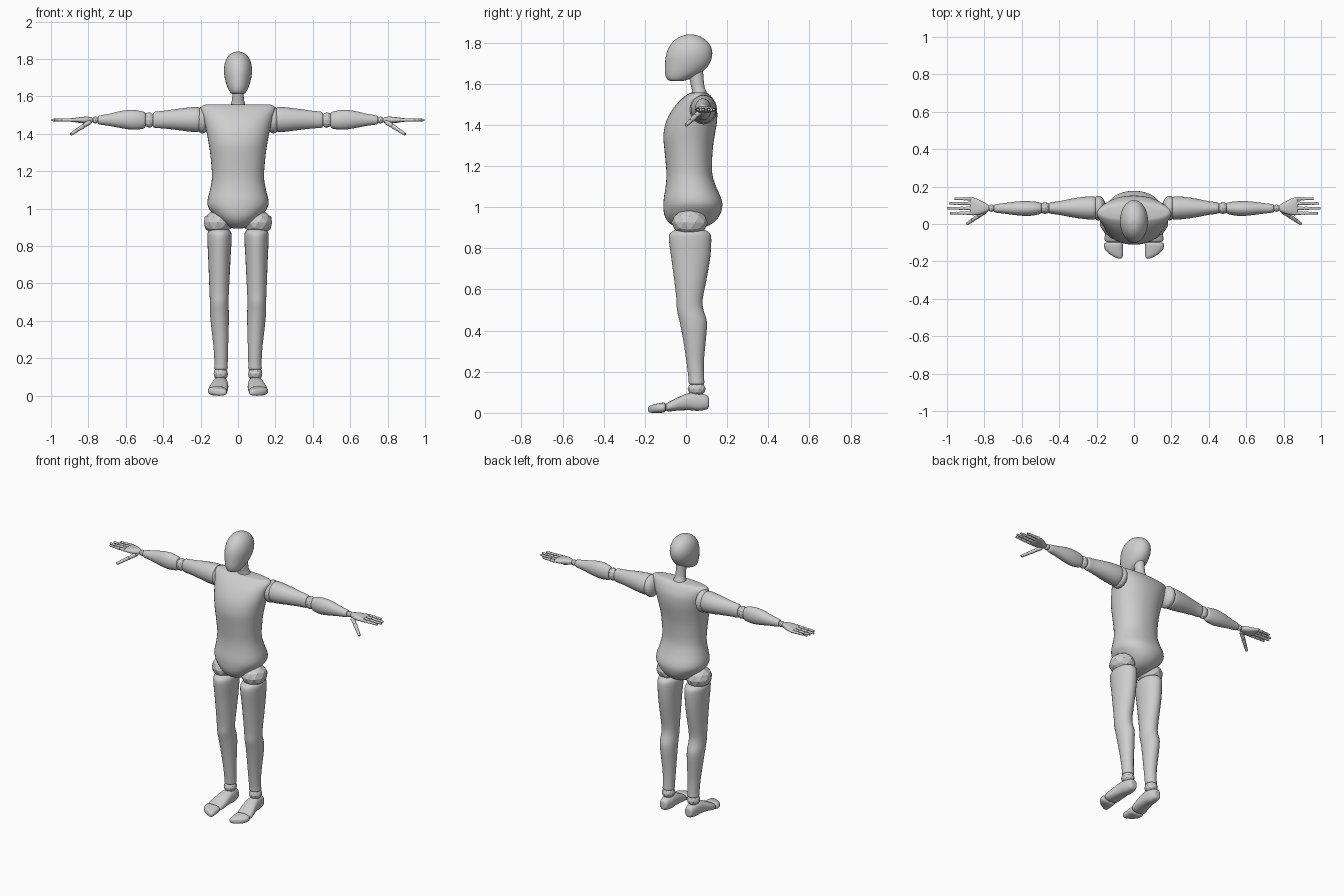
import bpy, bmesh, math
from mathutils import Vector, Matrix

grey = bpy.data.materials.new("light_grey")
grey.diffuse_color = (0.62, 0.62, 0.62, 1)


def finish(name, bm, mirror, smooth=True):
    bmesh.ops.recalc_face_normals(bm, faces=bm.faces)
    me = bpy.data.meshes.new(name)
    bm.to_mesh(me)
    bm.free()
    me.materials.append(grey)
    if smooth:
        me.shade_smooth()
        me.set_sharp_from_angle(angle=math.radians(45))
    ob = bpy.data.objects.new(name, me)
    bpy.context.collection.objects.link(ob)
    if mirror:
        ob.modifiers.new("mirror", 'MIRROR').use_mirror_merge = False
    return ob


def spline(rings, steps):
    """Smooth in-between rings through the given ones."""
    out = []
    for i in range(len(rings) - 1):
        p0, p1 = rings[max(i - 1, 0)], rings[i]
        p2, p3 = rings[i + 1], rings[min(i + 2, len(rings) - 1)]
        for s in range(steps):
            t = s / steps
            out.append([0.5 * (2 * b + (c - a) * t + (2 * a - 5 * b + 4 * c - d) * t * t
                               + (3 * b - a - 3 * c + d) * t ** 3)
                        for a, b, c, d in zip(p0, p1, p2, p3)])
    return out + [list(rings[-1])]


def loft(name, axis, rings, mirror=True, n=28, power=2.0, steps=3):
    """Skin rounded rings (position, a_min, a_max, b_min, b_max) along an axis."""
    bm = bmesh.new()
    loops = []
    for t, a0, a1, b0, b1 in spline(rings, steps):
        loop = []
        for k in range(n):
            ang = 2 * math.pi * k / n
            c, s = math.cos(ang), math.sin(ang)
            a = (a0 + a1) / 2 + (a1 - a0) / 2 * math.copysign(abs(c) ** (2 / power), c)
            b = (b0 + b1) / 2 + (b1 - b0) / 2 * math.copysign(abs(s) ** (2 / power), s)
            co = [a, b]
            co.insert(axis, t)
            loop.append(bm.verts.new(co))
        loops.append(loop)
    for l0, l1 in zip(loops, loops[1:]):
        for k in range(n):
            j = (k + 1) % n
            bm.faces.new((l0[k], l0[j], l1[j], l1[k]))
    bm.faces.new(loops[0])
    bm.faces.new(loops[-1])
    return finish(name, bm, mirror)


def ball(name, centre, size, detail=2):
    """Faceted joint ball."""
    bm = bmesh.new()
    m = Matrix.Translation(centre) @ Matrix.Diagonal((*size, 1))
    bmesh.ops.create_icosphere(bm, subdivisions=detail, radius=1, matrix=m)
    return finish(name, bm, True, smooth=False)


def finger(name, start, end, r0, r1, parts=3):
    """Tapered finger bones with a little ball at each joint."""
    bm = bmesh.new()
    start, end = Vector(start), Vector(end)
    step = (end - start) / parts
    rot = step.to_track_quat('Z', 'Y').to_matrix().to_4x4()
    for i in range(parts):
        ra = r0 + (r1 - r0) * i / parts
        rb = (r0 + (r1 - r0) * (i + 1) / parts) * 0.88
        m = Matrix.Translation(start + step * (i + 0.5)) @ rot
        bmesh.ops.create_cone(bm, cap_ends=True, segments=10, radius1=ra, radius2=rb,
                              depth=step.length * 0.9, matrix=m)
        bmesh.ops.create_icosphere(bm, subdivisions=1, radius=ra * 0.9,
                                   matrix=Matrix.Translation(start + step * i))
    return finish(name, bm, True)


X, Y, Z = 0, 1, 2

# Head and neck
head = [(1.613, .028, -.075, -.015), (1.622, .042, -.092, .015), (1.65, .057, -.102, .07),
        (1.69, .069, -.102, .11), (1.735, .075, -.098, .127), (1.775, .071, -.084, .123),
        (1.807, .058, -.06, .102), (1.828, .038, -.03, .072), (1.837, .018, -.003, .043),
        (1.84, .003, .017, .023)]
loft("head", Z, [(z, -w, w, f, b) for z, w, f, b in head], mirror=False, n=32)
neck = [(1.53, .043, .025, .11), (1.56, .038, .03, .10), (1.59, .031, .024, .089),
        (1.66, .03, .01, .083)]
loft("neck", Z, [(z, -w, w, f, b) for z, w, f, b in neck], mirror=False)

# Torso from hips to shoulders
torso = [(.895, .025, 0, .05), (.906, .06, -.055, .10), (.93, .092, -.088, .14),
         (.965, .128, -.106, .166), (1.01, .160, -.11, .177), (1.05, .162, -.107, .168),
         (1.10, .150, -.099, .146), (1.17, .139, -.095, .127), (1.28, .147, -.105, .13),
         (1.35, .157, -.11, .14), (1.42, .170, -.095, .151), (1.48, .184, -.062, .150),
         (1.52, .196, -.028, .135), (1.542, .197, -.002, .12), (1.553, .185, .015, .105),
         (1.556, .172, .025, .098)]
loft("torso", Z, [(z, -w, w, f, b) for z, w, f, b in torso], mirror=False, n=40, power=2.2)

# Legs
ball("hip_joint", (.108, .018, .925), (.078, .088, .066))
loft("leg", Z, [(.888, .05, .15, -.055, .095), (.872, .037, .162, -.077, .116),
                (.84, .034, .164, -.083, .123), (.75, .039, .160, -.071, .117),
                (.65, .044, .156, -.058, .100), (.55, .049, .152, -.046, .081),
                (.50, .051, .150, -.044, .085), (.44, .049, .150, -.030, .102),
                (.35, .050, .141, -.013, .096), (.25, .053, .130, .002, .087),
                (.17, .055, .126, .012, .088), (.145, .055, .127, .014, .089),
                (.138, .062, .12, .022, .082)])
ball("ankle_joint", (.092, .052, .117), (.040, .044, .036))
loft("foot", Y, [(.112, .08, .108, .035, .065), (.104, .066, .12, .018, .084),
                 (.06, .055, .13, .010, .096), (.02, .053, .136, .013, .098),
                 (-.03, .052, .148, .012, .08), (-.07, .055, .157, .008, .06),
                 (-.09, .06, .155, .008, .05), (-.096, .07, .145, .014, .044)], power=2.5)
ball("toe_joint", (.107, -.098, .028), (.038, .014, .018), 1)
loft("toes", Y, [(-.100, .068, .152, .010, .044), (-.107, .06, .161, .002, .050),
                 (-.135, .059, .156, 0, .046), (-.160, .059, .132, 0, .040),
                 (-.178, .062, .100, .003, .033), (-.184, .068, .085, .010, .026)],
     power=2.5)

# Arms
ball("shoulder_joint", (.190, .085, 1.474), (.040, .066, .072), 3)
loft("upper_arm", X, [(.202, .035, .135, 1.425, 1.525), (.212, .024, .146, 1.410, 1.543),
                      (.26, .026, .146, 1.412, 1.541), (.32, .034, .138, 1.420, 1.534),
                      (.40, .049, .122, 1.429, 1.523), (.445, .055, .116, 1.432, 1.518),
                      (.455, .063, .108, 1.442, 1.508)])
ball("elbow_joint", (.475, .085, 1.474), (.032, .032, .042))
loft("forearm", X, [(.495, .062, .108, 1.440, 1.508), (.505, .053, .116, 1.428, 1.518),
                    (.56, .043, .122, 1.422, 1.528), (.62, .046, .121, 1.430, 1.523),
                    (.69, .055, .112, 1.443, 1.507), (.74, .061, .106, 1.450, 1.498),
                    (.748, .067, .10, 1.458, 1.490)])
ball("wrist_joint", (.762, .085, 1.474), (.019, .020, .019))

# Hands
loft("palm", X, [(.775, .075, .098, 1.464, 1.484), (.782, .068, .105, 1.459, 1.489),
                 (.81, .055, .120, 1.456, 1.492), (.84, .048, .135, 1.458, 1.490),
                 (.868, .047, .144, 1.462, 1.486), (.877, .052, .140, 1.467, 1.481)],
     power=2.5)
tips = [("index", .058, .985), ("middle", .084, 1.0), ("ring", .110, .992), ("little", .135, .960)]
for label, y, tip in tips:
    finger(label + "_finger", (.868, y, 1.474), (tip, y, 1.474), .0105, .007)
finger("thumb", (.795, .068, 1.462), (.895, -.001, 1.397), .014, .009)
